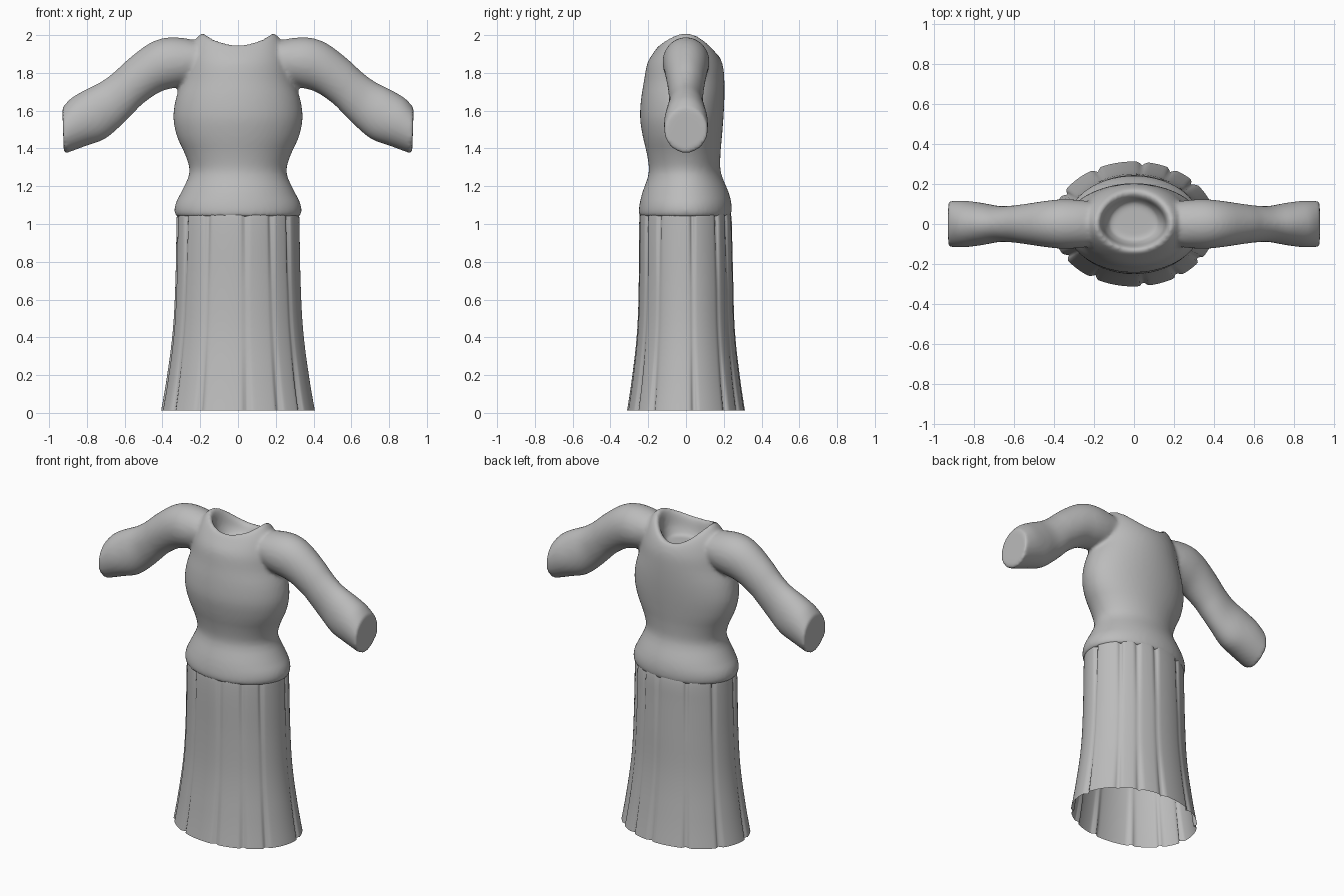
import bpy, bmesh, math

if "Cube" in bpy.data.objects:
    bpy.data.objects.remove(bpy.data.objects["Cube"])

cloth = bpy.data.materials.new("grey cloth")
cloth.diffuse_color = (0.5, 0.5, 0.5, 1)
cloth.use_nodes = True
cloth.node_tree.nodes["Principled BSDF"].inputs["Base Color"].default_value = cloth.diffuse_color


def loft(name, rings, cap_start=False, cap_end=False):
    """Skin a list of equal-length point rings."""
    bm = bmesh.new()
    rows = [[bm.verts.new(p) for p in ring] for ring in rings]
    n = len(rows[0])
    for a, b in zip(rows, rows[1:]):
        for i in range(n):
            j = (i + 1) % n
            bm.faces.new((a[i], a[j], b[j], b[i]))
    if cap_start:
        bm.faces.new(rows[0][::-1])
    if cap_end:
        bm.faces.new(rows[-1])
    bmesh.ops.recalc_face_normals(bm, faces=bm.faces)
    me = bpy.data.meshes.new(name)
    bm.to_mesh(me)
    bm.free()
    me.materials.append(cloth)
    ob = bpy.data.objects.new(name, me)
    bpy.context.collection.objects.link(ob)
    me.shade_smooth()
    return ob


def spline(rows, steps):
    """Catmull-Rom interpolation of tuples."""
    out = []
    for k in range(len(rows) - 1):
        p0, p1 = rows[max(k - 1, 0)], rows[k]
        p2, p3 = rows[k + 1], rows[min(k + 2, len(rows) - 1)]
        for s in range(steps):
            t = s / steps
            out.append([b + .5 * t * (c - a + t * (2*a - 5*b + 4*c - d + t * (3*(b - c) + d - a)))
                        for a, b, c, d in zip(p0, p1, p2, p3)])
    return out + [list(rows[-1])]


def oval(z, hx, front, back, dz_side=0, dz_front=0, dz_back=0, n=64):
    """Horizontal oval with separate front and back depth and a wavy rim height."""
    ring = []
    for i in range(n):
        a = 2 * math.pi * i / n
        c, s = math.cos(a), math.sin(a)
        end = dz_front if s < 0 else dz_back
        ring.append((hx * c, s * (front if s < 0 else back),
                     z + dz_side * c * c + end * s * s))
    return ring


# Bodice: peplum hem, waist, chest, shoulders, then neckline rim and inner bowl
body_rows = [
    (1.05, .30, .22, .22, 0, 0, 0),
    (1.035, .318, .24, .23, 0, 0, 0),
    (1.06, .336, .25, .24, 0, 0, 0),
    (1.11, .33, .245, .24, 0, 0, 0),
    (1.17, .30, .23, .225, 0, 0, 0),
    (1.27, .257, .197, .185, 0, 0, 0),
    (1.36, .277, .205, .182, 0, 0, 0),
    (1.46, .322, .228, .19, 0, 0, 0),
    (1.56, .342, .243, .198, 0, 0, 0),
    (1.66, .33, .238, .203, 0, 0, 0),
    (1.76, .297, .222, .203, 0, 0, 0),
    (1.85, .275, .205, .197, .01, 0, -.02),
    (1.91, .235, .17, .18, .05, 0, -.03),
    (1.935, .19, .135, .16, .075, .015, -.035),
    (1.925, .165, .115, .135, .06, .005, -.04),
    (1.88, .15, .10, .12, .02, 0, -.02),
    (1.84, .12, .08, .10, 0, 0, 0),
]
gown = loft("bodice_and_sleeves", [oval(*r) for r in spline(body_rows, 3)], True, True)

# Sleeves: top and bottom outline points plus half thickness, from shoulder to cuff
sleeve_rows = [
    (.18, 1.96, .22, 1.78, .11),
    (.29, 1.985, .26, 1.74, .12),
    (.39, 1.985, .32, 1.725, .124),
    (.48, 1.95, .41, 1.70, .115),
    (.59, 1.865, .50, 1.64, .10),
    (.66, 1.80, .56, 1.58, .092),
    (.73, 1.75, .62, 1.52, .09),
    (.81, 1.71, .705, 1.45, .105),
    (.885, 1.665, .80, 1.415, .116),
    (.93, 1.615, .922, 1.37, .115),
]


def sleeve(side):
    rings = []
    for tx, tz, bx, bz, w in spline(sleeve_rows, 4):
        ring = []
        for i in range(32):
            a = 2 * math.pi * i / 32
            u = .5 + .5 * math.cos(a)
            ring.append((side * (bx + (tx - bx) * u), w * math.sin(a), bz + (tz - bz) * u))
        rings.append(ring)
    return loft("sleeve", rings, True, True)


# Join the sleeves to the bodice and blend the shoulder seams
parts = [gown, sleeve(1), sleeve(-1)]
bpy.ops.object.select_all(action='DESELECT')
for p in parts:
    p.select_set(True)
bpy.context.view_layer.objects.active = gown
bpy.ops.object.join()
blend = gown.modifiers.new("blend", 'REMESH')
blend.mode = 'VOXEL'
blend.voxel_size = .012
blend.use_smooth_shade = True
soft = gown.modifiers.new("soften", 'SMOOTH')
soft.factor = .5
soft.iterations = 6

# Skirt: open flared tube with narrow pressed pleats
skirt_rows = [
    (.012, .407, .312, .312), (.10, .391, .298, .298), (.2, .375, .284, .284),
    (.35, .354, .266, .266), (.5, .340, .255, .255), (.7, .331, .25, .25),
    (.9, .327, .25, .245), (1.0, .325, .248, .243), (1.06, .322, .243, .237),
    (1.10, .305, .23, .225),
]
pleats = [math.radians(d) for d in (8, 42, 62, 84, 118, 150, 188, 212, 240, 277, 303, 325)]


def pleated(z, hx, front, back):
    ring = []
    # pleats are deepest at the waist and at the hem
    deep = .006 + .014 * max(0, (z - .65) / .45) + .012 * max(0, (.35 - z) / .35)
    for i, (x, y, h) in enumerate(oval(z, hx, front, back, n=180)):
        a = 2 * math.pi * i / 180
        dip = sum(math.exp(-(((a - p + math.pi) % (2 * math.pi) - math.pi) / .035) ** 2)
                  for p in pleats)
        k = 1 - deep * dip / .3
        ring.append((x * k, y * k, h))
    return ring


loft("skirt", [pleated(*r) for r in spline(skirt_rows, 4)])
